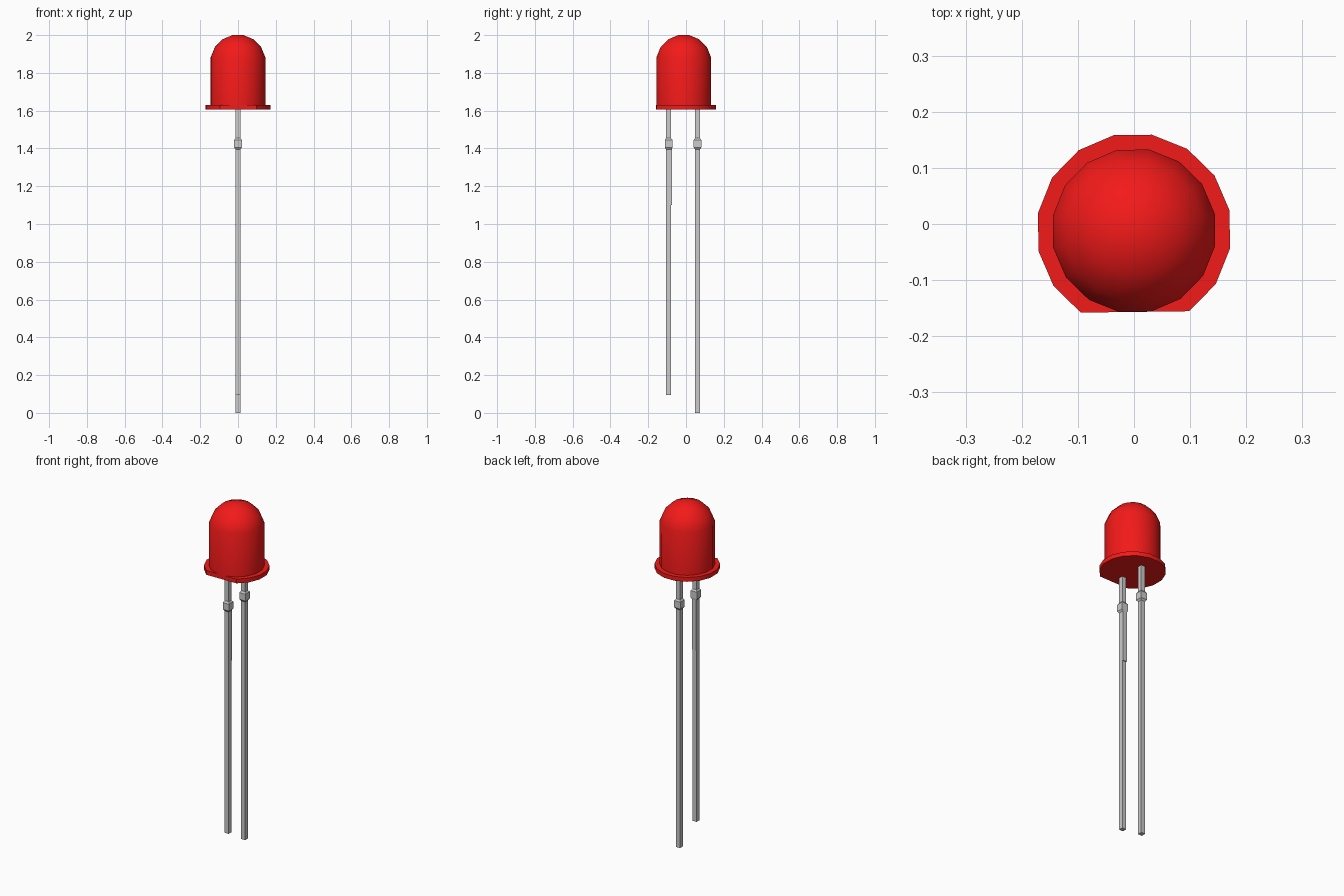
import bpy, bmesh
from math import sin, cos, radians

if "Cube" in bpy.data.objects:
    bpy.data.objects.remove(bpy.data.objects["Cube"])

CY = -0.012  # axis of the lens in y

red = bpy.data.materials.new("red_plastic")
red.diffuse_color = (0.9, 0.01, 0.01, 1)
red.use_nodes = True
red.node_tree.nodes["Principled BSDF"].inputs["Base Color"].default_value = red.diffuse_color


def loft(name, rings, mat=None, smooth=False):
    """Skin a stack of equal-sized rings and cap both ends."""
    bm = bmesh.new()
    loops = [[bm.verts.new(p) for p in ring] for ring in rings]
    n = len(loops[0])
    for a, b in zip(loops, loops[1:]):
        for i in range(n):
            j = (i + 1) % n
            bm.faces.new((a[i], a[j], b[j], b[i]))
    bm.faces.new(loops[0][::-1])
    bm.faces.new(loops[-1])
    bmesh.ops.recalc_face_normals(bm, faces=bm.faces)
    mesh = bpy.data.meshes.new(name)
    bm.to_mesh(mesh)
    bm.free()
    ob = bpy.data.objects.new(name, mesh)
    bpy.context.collection.objects.link(ob)
    if mat:
        mesh.materials.append(mat)
    if smooth:
        bpy.ops.object.select_all(action='DESELECT')
        ob.select_set(True)
        bpy.context.view_layer.objects.active = ob
        bpy.ops.object.shade_smooth_by_angle(angle=radians(35))
    return ob


def circle(r, z, skip=()):
    """16-sided ring around the lens axis, optionally leaving corners out."""
    return [(r * cos(radians(12 + 22.5 * i)), CY + r * sin(radians(12 + 22.5 * i)), z)
            for i in range(16) if i not in skip]


# Lens: cylinder with a domed top
R, zc = 0.15, 1.853
rings = [circle(0.147, 1.615)]
for k in range(4):
    a = radians(11.25 + 22.5 * k)
    rings.append(circle(R * cos(a), zc + R * sin(a)))
loft("lens", rings, red, True)

# Rim flange with a flat on the short-lead side
loft("flange", [circle(0.174, z, (11, 12)) for z in (1.605, 1.63)], red, True)


def lead(name, yc, sections):
    """Square wire; each section is (z, half width, half depth to -y, to +y)."""
    loft(name, [[(-w, yc - d0, z), (w, yc - d0, z), (w, yc + d1, z), (-w, yc + d1, z)]
                for z, w, d0, d1 in sections])


h, b = 0.013, 0.02
# Shoulder bump shared by both leads
bump = [(1.405, b, b, b), (1.445, b, b, b), (1.455, h, h, h), (1.615, h, h, h)]
lead("long_lead", 0.061, [(0, h, h, h), (1.395, h, h, h)] + bump)
# Short lead is slightly thicker just below the bump
lead("short_lead", -0.092, [(0.095, h, h, h), (1.1, h, h, h), (1.1, h, h, 0.018),
                            (1.395, h, h, 0.018)] + bump)
